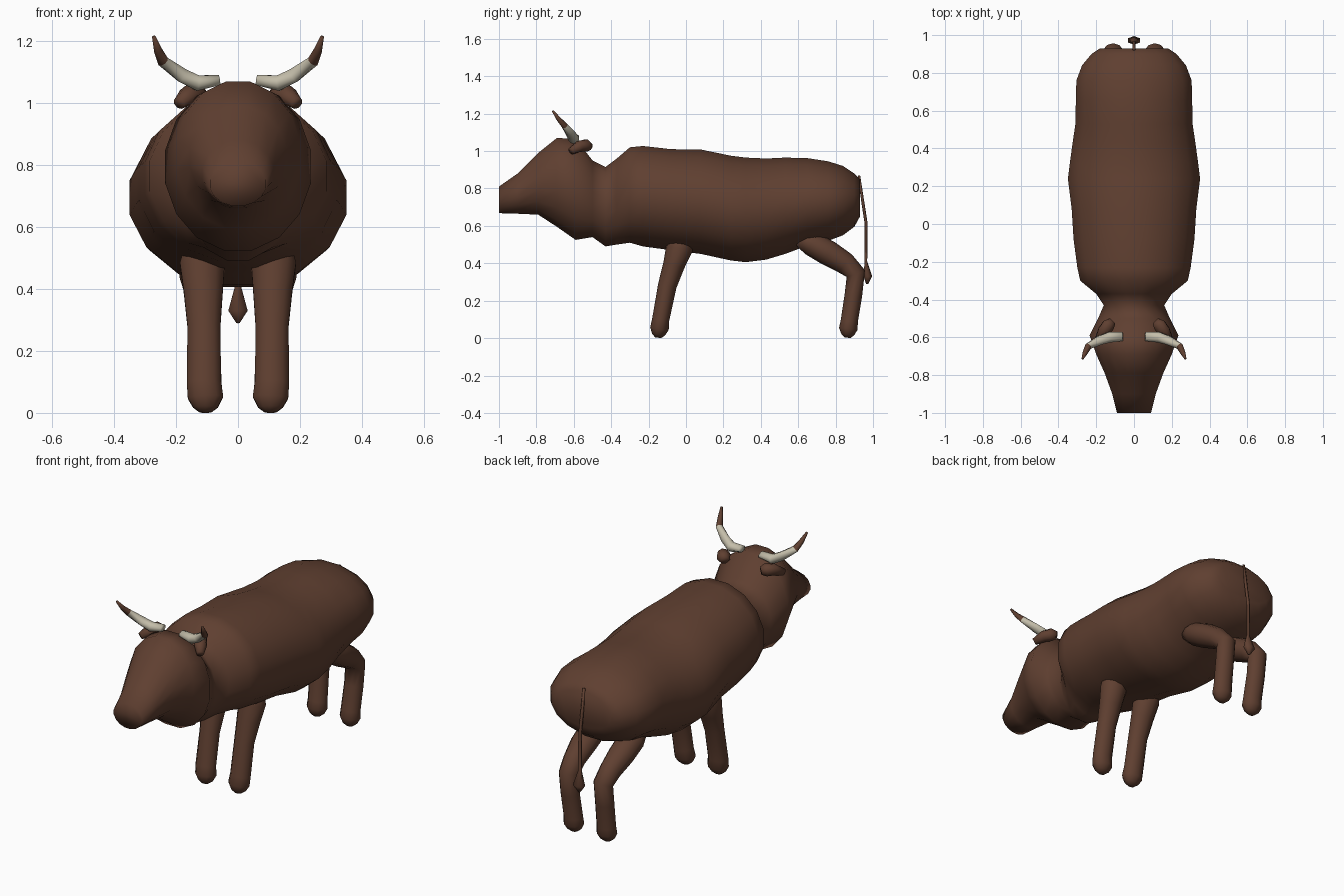
import bpy, bmesh, math
from mathutils import Vector

if "Cube" in bpy.data.objects:
    bpy.data.objects.remove(bpy.data.objects["Cube"])


def material(name, rgb):
    m = bpy.data.materials.new(name)
    m.diffuse_color = (*rgb, 1)
    m.use_nodes = True
    m.node_tree.nodes["Principled BSDF"].inputs["Base Color"].default_value = m.diffuse_color
    return m


BROWN = material("brown hide", (0.115, 0.05, 0.03))
IVORY = material("ivory horn", (0.55, 0.51, 0.40))


def loft(name, rings, mats, tip_from=None):
    """Skin a list of vertex rings and close both ends."""
    bm = bmesh.new()
    loops = [[bm.verts.new(p) for p in ring] for ring in rings]
    n = len(loops[0])
    for k, (a, b) in enumerate(zip(loops, loops[1:])):
        for i in range(n):
            f = bm.faces.new((a[i], a[(i + 1) % n], b[(i + 1) % n], b[i]))
            f.material_index = int(tip_from is not None and k >= tip_from)
    bm.faces.new(loops[0])
    bm.faces.new(loops[-1]).material_index = int(tip_from is not None)
    bmesh.ops.recalc_face_normals(bm, faces=bm.faces)
    for f in bm.faces:
        f.smooth = True
    me = bpy.data.meshes.new(name)
    bm.to_mesh(me)
    bm.free()
    for m in mats:
        me.materials.append(m)
    ob = bpy.data.objects.new(name, me)
    bpy.context.collection.objects.link(ob)
    return ob


def tube(name, path, sides, mats=(BROWN,), tip_from=None, mirror=False):
    """Tube along points (x, y, z, side radius, other radius)."""
    pts = [Vector(p[:3]) for p in path]
    rings = []
    for k, p in enumerate(path):
        d0 = (pts[k] - pts[max(k - 1, 0)]).normalized()
        d1 = (pts[min(k + 1, len(pts) - 1)] - pts[k]).normalized()
        t = (d0 + d1).normalized()
        ref = Vector((0, 1, 0)) if abs(t.x) > 0.6 else Vector((1, 0, 0))
        u = (ref - t * ref.dot(t)).normalized()
        v = t.cross(u)
        angles = [math.tau * (i + 0.5) / sides for i in range(sides)]
        rings.append([pts[k] + u * p[3] * math.cos(a) + v * p[4] * math.sin(a) for a in angles])
    ob = loft(name, rings, mats, tip_from)
    if mirror:
        ob.modifiers.new("Mirror", 'MIRROR').use_bisect_axis[0] = False
    return ob


def trunk(name, sections, sides=16):
    """Upright elliptical sections (y, top, bottom, half width)."""
    rings = []
    for y, top, bot, w in sections:
        angles = [math.tau * (i + 0.5) / sides for i in range(sides)]
        c, h = (top + bot) / 2, (top - bot) / 2
        k = 1 / math.cos(math.pi / sides)
        rings.append([(w * k * math.cos(a), y, c + h * k * math.sin(a)) for a in angles])
    return loft(name, rings, (BROWN,))


# Head, neck and barrel as one skin
trunk("body_and_head", [
    (-1.00, .81, .668, .09), (-.90, .88, .665, .115), (-.79, .99, .66, .155),
    (-.69, 1.07, .595, .20), (-.59, 1.065, .525, .235), (-.50, .95, .54, .19),
    (-.43, .915, .49, .16), (-.37, .96, .50, .20), (-.30, 1.02, .51, .285),
    (-.23, 1.027, .49, .30), (-.08, 1.01, .47, .32), (.08, 1.008, .45, .33),
    (.24, .975, .415, .35), (.32, .965, .406, .34), (.43, .96, .42, .325),
    (.53, .965, .45, .31), (.65, .962, .495, .308), (.76, .945, .52, .305),
    (.84, .92, .55, .275), (.90, .88, .595, .225), (.93, .85, .65, .18)])

# Legs
tube("front_legs", [
    (.11, -.03, .56, .06, .06), (.115, -.035, .48, .076, .072), (.112, -.065, .39, .066, .058),
    (.11, -.10, .28, .056, .05), (.11, -.135, .10, .058, .046),
    (.105, -.142, .05, .06, .05), (.105, -.147, .018, .042, .034),
    (.105, -.149, .002, .02, .016)], 10, mirror=True)
tube("hind_legs", [
    (.12, .60, .535, .05, .04), (.12, .67, .505, .075, .065), (.12, .76, .455, .072, .068),
    (.115, .85, .40, .06, .06), (.11, .908, .345, .055, .052), (.11, .895, .23, .054, .047),
    (.105, .873, .09, .055, .046), (.105, .868, .05, .058, .05),
    (.105, .865, .018, .042, .034), (.105, .864, .002, .02, .016)], 10, mirror=True)

# Tail with tuft
tube("tail", [
    (0, .925, .87, .008, .006), (0, .945, .73, .009, .008), (0, .962, .62, .01, .008),
    (0, .962, .41, .011, .007), (0, .972, .33, .036, .023), (0, .968, .29, .006, .006)], 6)

# Horns with dark tips
tube("horns", [
    (.06, -.595, 1.075, .026, .018), (.13, -.60, 1.065, .03, .027),
    (.18, -.615, 1.09, .026, .025), (.242, -.648, 1.135, .019, .018),
    (.258, -.68, 1.17, .014, .013), (.272, -.712, 1.215, .006, .006)],
    8, (IVORY, BROWN), 3, mirror=True)

# Ears
tube("ears", [
    (.19, -.615, 1.00, .02, .02), (.16, -.57, 1.025, .035, .032),
    (.135, -.535, 1.03, .037, .035), (.115, -.515, 1.025, .022, .022)], 8, mirror=True)
